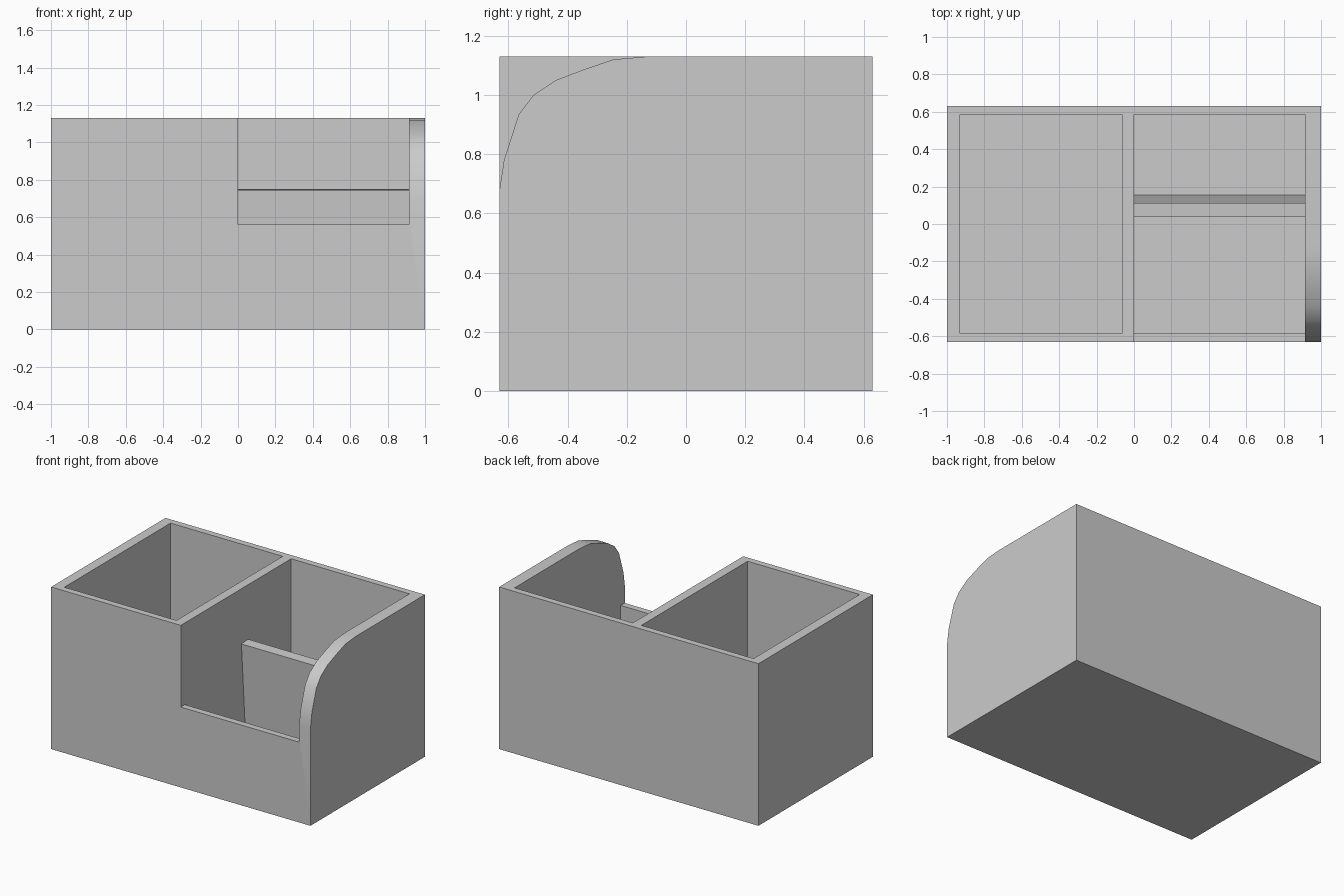
import bpy, bmesh
from math import radians

if "Cube" in bpy.data.objects:
    bpy.data.objects.remove(bpy.data.objects["Cube"])


def prism(name, x0, x1, profile):
    """Extrude a (y, z) profile along x."""
    bm = bmesh.new()
    face = bm.faces.new([bm.verts.new((x0, y, z)) for y, z in profile])
    ext = bmesh.ops.extrude_face_region(bm, geom=[face])["geom"]
    verts = [g for g in ext if isinstance(g, bmesh.types.BMVert)]
    bmesh.ops.translate(bm, verts=verts, vec=(x1 - x0, 0, 0))
    bmesh.ops.recalc_face_normals(bm, faces=bm.faces)
    mesh = bpy.data.meshes.new(name)
    bm.to_mesh(mesh)
    bm.free()
    obj = bpy.data.objects.new(name, mesh)
    bpy.context.collection.objects.link(obj)
    return obj


def rect(y0, y1, z0, z1):
    return [(y0, z0), (y1, z0), (y1, z1), (y0, z1)]


def combine(target, tool, operation):
    mod = target.modifiers.new(operation.title(), 'BOOLEAN')
    mod.operation = operation
    mod.solver = 'EXACT'
    mod.object = tool
    bpy.ops.object.select_all(action='DESELECT')
    target.select_set(True)
    bpy.context.view_layer.objects.active = target
    bpy.ops.object.modifier_apply(modifier=mod.name)
    bpy.data.objects.remove(tool)


W, D, H, FLOOR = 1.0, 0.63, 1.13, 0.05

# Solid block
body = prism("organizer_body", -W, W, rect(-D, D, 0, H))

# Left pocket
combine(body, prism("left_pocket", -0.93, -0.065, rect(-0.585, 0.585, FLOOR, 1.3)), 'DIFFERENCE')

# Right pocket with the lowered front wall
combine(body, prism("right_pocket", 0, 0.913,
        [(-0.585, FLOOR), (0.585, FLOOR), (0.585, 1.3), (-0.8, 1.3), (-0.8, 0.56), (-0.585, 0.56)]),
        'DIFFERENCE')

# Rounded front corner of the right side wall
curve = [(-0.63, 0.68), (-0.615, 0.78), (-0.565, 0.935), (-0.515, 1.0),
         (-0.44, 1.05), (-0.34, 1.088), (-0.245, 1.12), (-0.13, 1.13)]
combine(body, prism("corner_cut", 0.5, 1.2,
        [(-0.8, 0.68)] + curve + [(-0.13, 1.3), (-0.8, 1.3)]), 'DIFFERENCE')

# Tilted divider across the right pocket
combine(body, prism("divider", -0.01, 0.923,
        [(0.087, 0.03), (0.156, 0.03), (0.111, 0.75), (0.038, 0.745)]), 'UNION')

bpy.ops.object.shade_smooth_by_angle(angle=radians(25))
